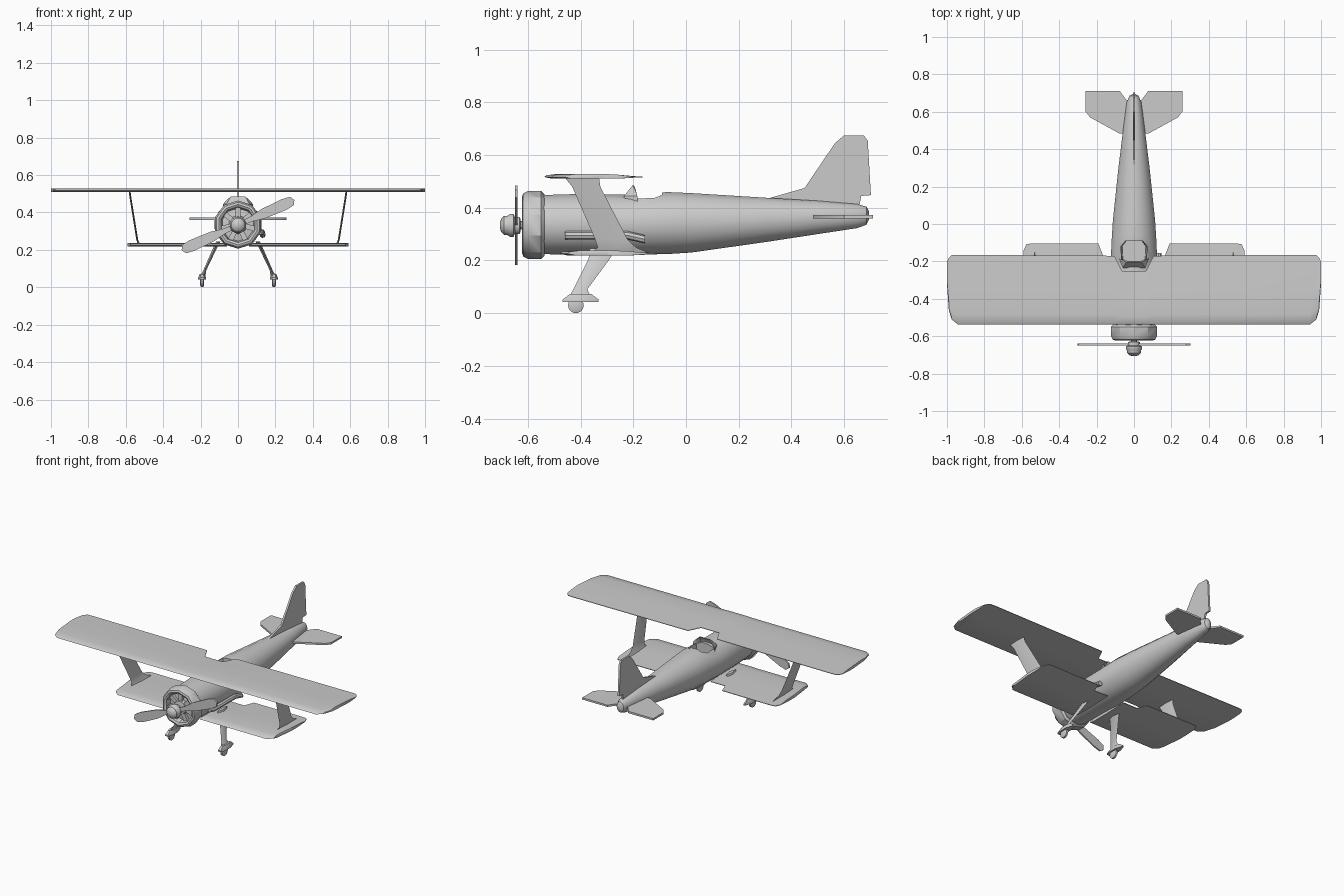
import bpy, bmesh, math
from mathutils import Matrix, Vector

cube = bpy.data.objects.get("Cube")
if cube:
    bpy.data.objects.remove(cube)

grey = bpy.data.materials.new("plain_grey")
grey.use_nodes = True
GREY = (0.6, 0.6, 0.6, 1)
grey.diffuse_color = GREY
grey.node_tree.nodes["Principled BSDF"].inputs["Base Color"].default_value = GREY


def loft(name, rings, mirror=False, smooth=True, matrix=None):
    """Skin a series of equal-sized point rings and cap both ends."""
    bm = bmesh.new()
    loops = [[bm.verts.new(p) for p in ring] for ring in rings]
    n = len(loops[0])
    for a, b in zip(loops, loops[1:]):
        for i in range(n):
            j = (i + 1) % n
            bm.faces.new((a[i], a[j], b[j], b[i]))
    bm.faces.new(loops[0])
    bm.faces.new(loops[-1])
    if matrix:
        bm.transform(matrix)
    bmesh.ops.recalc_face_normals(bm, faces=bm.faces)
    mesh = bpy.data.meshes.new(name)
    bm.to_mesh(mesh)
    bm.free()
    obj = bpy.data.objects.new(name, mesh)
    bpy.context.collection.objects.link(obj)
    mesh.materials.append(grey)
    if mirror:
        obj.modifiers.new("mirror", "MIRROR").use_clip = True
    if smooth:
        bpy.ops.object.select_all(action='DESELECT')
        obj.select_set(True)
        bpy.context.view_layer.objects.active = obj
        bpy.ops.object.shade_smooth_by_angle(angle=math.radians(35))
    return obj


def oval(y, w, lo, hi, sides=16):
    """Upright oval ring across the body at station y."""
    mid, h = (lo + hi) / 2, (hi - lo) / 2
    turn = [2 * math.pi * (i + 0.5) / sides for i in range(sides)]
    return [(w * math.cos(t), y, mid + h * math.sin(t)) for t in turn]


def lathe(name, profile, z, sides):
    """Turned part around the nose axis from (radius, y) pairs."""
    return loft(name, [oval(y, r, z - r, z + r, sides) for r, y in profile])


AIRFOIL = [(0, 0), (0.03, 0.6), (0.15, 1), (0.5, 0.8), (1, 0.15),
           (1, -0.15), (0.5, -0.6), (0.1, -0.6)]


def wing(name, stations, z, thick, mirror=False):
    """Wing skinned through (x, leading y, trailing y) stations."""
    return loft(name, [[(x, f + (b - f) * c, z + thick * t) for c, t in AIRFOIL]
                       for x, f, b in stations], mirror)


def slab(name, outline, half, axis, at=0.0, mirror=False, matrix=None):
    """Thin plate with a narrowed edge, from a 2D outline."""
    def place(u, v, d):
        return (at + d, u, v) if axis == 'X' else (u, v, at + d) if axis == 'Z' else (u, at + d, v)
    return loft(name, [[place(u, v, d) for u, v in outline] for d in (-half, half)],
                mirror, matrix=matrix)


# Fuselage, widest behind the cowling and tapering to the tail
fuselage = loft("fuselage", [oval(*s) for s in (
    (-0.56, 0.112, 0.222, 0.45), (-0.4, 0.122, 0.22, 0.455), (-0.2, 0.127, 0.22, 0.452),
    (-0.07, 0.121, 0.222, 0.462), (0.02, 0.115, 0.228, 0.458), (0.3, 0.085, 0.268, 0.44),
    (0.5, 0.06, 0.299, 0.428), (0.65, 0.04, 0.322, 0.415),
    (0.685, 0.025, 0.335, 0.405), (0.695, 0.008, 0.355, 0.385))])

# Cockpit well, cut from the fuselage
cutter = loft("cockpit_cutter", [
    [(x * k, y, z) for x, y in ((-0.07, -0.12), (-0.045, -0.08 - 0.01 * k), (0.045, -0.08 - 0.01 * k),
                                (0.07, -0.12), (0.065, -0.2), (-0.065, -0.2))]
    for z, k in ((0.33, 0.9), (0.43, 1), (0.52, 1.1))], smooth=False)
cutter.hide_render = True
cutter.hide_viewport = True
cut = fuselage.modifiers.new("cockpit", "BOOLEAN")
cut.operation, cut.object, cut.solver = 'DIFFERENCE', cutter, 'EXACT'

# Wraparound windscreen
loft("windscreen", [
    [(-0.08, -0.185, z0), (-0.06, -0.235, z0), (0.06, -0.235, z0), (0.08, -0.185, z0),
     (0.07, -0.19, z0), (0.05, -0.222, z0), (-0.05, -0.222, z0), (-0.07, -0.19, z0)]
    for z0 in (0.42, 0.445)] + [
    [(-0.062, -0.192, 0.465), (-0.04, -0.203, 0.485), (0.04, -0.203, 0.485), (0.062, -0.192, 0.465),
     (0.055, -0.19, 0.465), (0.036, -0.197, 0.485), (-0.036, -0.197, 0.485), (-0.055, -0.19, 0.465)]])

# Engine cowling with recessed front, and the nose parts
lathe("cowling", [(0.1, -0.535), (0.118, -0.538), (0.129, -0.55), (0.129, -0.6), (0.12, -0.618),
                  (0.108, -0.622), (0.096, -0.615), (0.088, -0.58), (0.05, -0.585),
                  (0.042, -0.605), (0.018, -0.61)], 0.335, 10)
lathe("propeller_shaft", [(0.016, -0.59), (0.016, -0.66)], 0.333, 10)
lathe("spinner", [(0.025, -0.628), (0.034, -0.632), (0.034, -0.65), (0.045, -0.655), (0.045, -0.668),
                  (0.038, -0.678), (0.038, -0.69), (0.026, -0.702), (0.008, -0.707)], 0.333, 12)

# Radial engine cylinders inside the cowling
for i in range(7):
    spin = Matrix.Translation((0, 0, 0.335)) @ Matrix.Rotation(2 * math.pi * i / 7, 4, 'Y')
    slab("engine_cylinder", [(-0.012, 0.03), (0.012, 0.03), (0.015, 0.092), (-0.015, 0.092)],
         0.012, 'Y', -0.588, matrix=spin)

# Two-bladed propeller
blade = [(0.01, -0.012), (0.08, -0.014), (0.15, -0.027), (0.27, -0.031), (0.315, -0.025),
         (0.33, 0), (0.315, 0.025), (0.27, 0.031), (0.15, 0.027), (0.08, 0.014), (0.01, 0.012)]
for side, angle in (("left", -24), ("right", 156)):
    spin = Matrix.Translation((0, 0, 0.333)) @ Matrix.Rotation(math.radians(angle), 4, 'Y')
    slab("propeller_blade_" + side, blade, 0.005, 'Y', -0.645, matrix=spin)

# Upper wing with trailing edge notch over the cockpit
half = [(0.065, -0.538, -0.25), (0.105, -0.538, -0.17), (0.94, -0.538, -0.165),
        (0.975, -0.51, -0.167), (0.99, -0.46, -0.18), (1, -0.32, -0.2)]
wing("upper_wing", [(-x, f, b) for x, f, b in reversed(half)] + half, 0.517, 0.011)

# Lower wings
wing("lower_wing", [(0.06, -0.48, -0.17), (0.165, -0.48, -0.17), (0.19, -0.48, -0.105),
                    (0.54, -0.48, -0.103), (0.575, -0.45, -0.108), (0.59, -0.3, -0.14)],
     0.226, 0.012, mirror=True)

# Wing struts, flared where they meet the lower wing
loft("wing_struts", [
    [(x - 0.005, (f + b) / 2, z), (x, f, z), (x + 0.005, (f + b) / 2, z), (x, b, z)]
    for x, f, b, z in ((0.528, -0.36, -0.14, 0.228), (0.538, -0.335, -0.19, 0.25),
                       (0.543, -0.345, -0.222, 0.28), (0.575, -0.432, -0.325, 0.48),
                       (0.58, -0.46, -0.33, 0.515))], mirror=True)

# Landing gear: raked legs, wheel fairings, wheels
loft("landing_gear_legs", [
    [(x - w, (f + b) / 2, z), (x, f, z), (x + w, (f + b) / 2, z), (x, b, z)]
    for x, f, b, z, w in ((0.105, -0.365, -0.265, 0.245, 0.012), (0.125, -0.37, -0.29, 0.205, 0.01),
                          (0.178, -0.428, -0.375, 0.09, 0.008), (0.188, -0.445, -0.36, 0.06, 0.014))],
     mirror=True)
loft("wheel_fairings", [
    [(0.192 + w * x, -0.4 + l * y, z) for x, y in
     ((-0.5, -1), (0.5, -1), (1, -0.5), (1, 0.3), (0.3, 1), (-0.3, 1), (-1, 0.3), (-1, -0.5))]
    for z, w, l in ((0.043, 0.021, 0.068), (0.052, 0.021, 0.068), (0.072, 0.012, 0.042))], mirror=True)
loft("wheels", [
    [(x, -0.418 + r * math.cos(t), 0.03 + r * math.sin(t))
     for t in (2 * math.pi * i / 14 for i in range(14))]
    for x, r in ((0.182, 0.02), (0.186, 0.03), (0.198, 0.03), (0.202, 0.02))], mirror=True)

# Tail fin and tailplane
slab("tail_fin", [(0.3, 0.432), (0.45, 0.475), (0.565, 0.645), (0.6, 0.675), (0.675, 0.675),
                  (0.69, 0.655), (0.702, 0.448), (0.665, 0.445), (0.655, 0.39), (0.5, 0.4)],
     0.006, 'X')
slab("tailplane", [(0.02, 0.48), (0.08, 0.485), (0.235, 0.57), (0.258, 0.6), (0.258, 0.71),
                   (0.075, 0.71), (0.042, 0.665), (0.02, 0.66)], 0.006, 'Z', 0.366, mirror=True)

# Exhaust pipe along the left side
loft("exhaust_pipe", [
    [(x + 0.016 * math.cos(t), y, z + 0.016 * math.sin(t))
     for t in (math.pi * i / 4 for i in range(8))]
    for x, y, z in ((0.112, -0.46, 0.295), (0.126, -0.44, 0.295), (0.128, -0.22, 0.295),
                    (0.132, -0.155, 0.28))])
